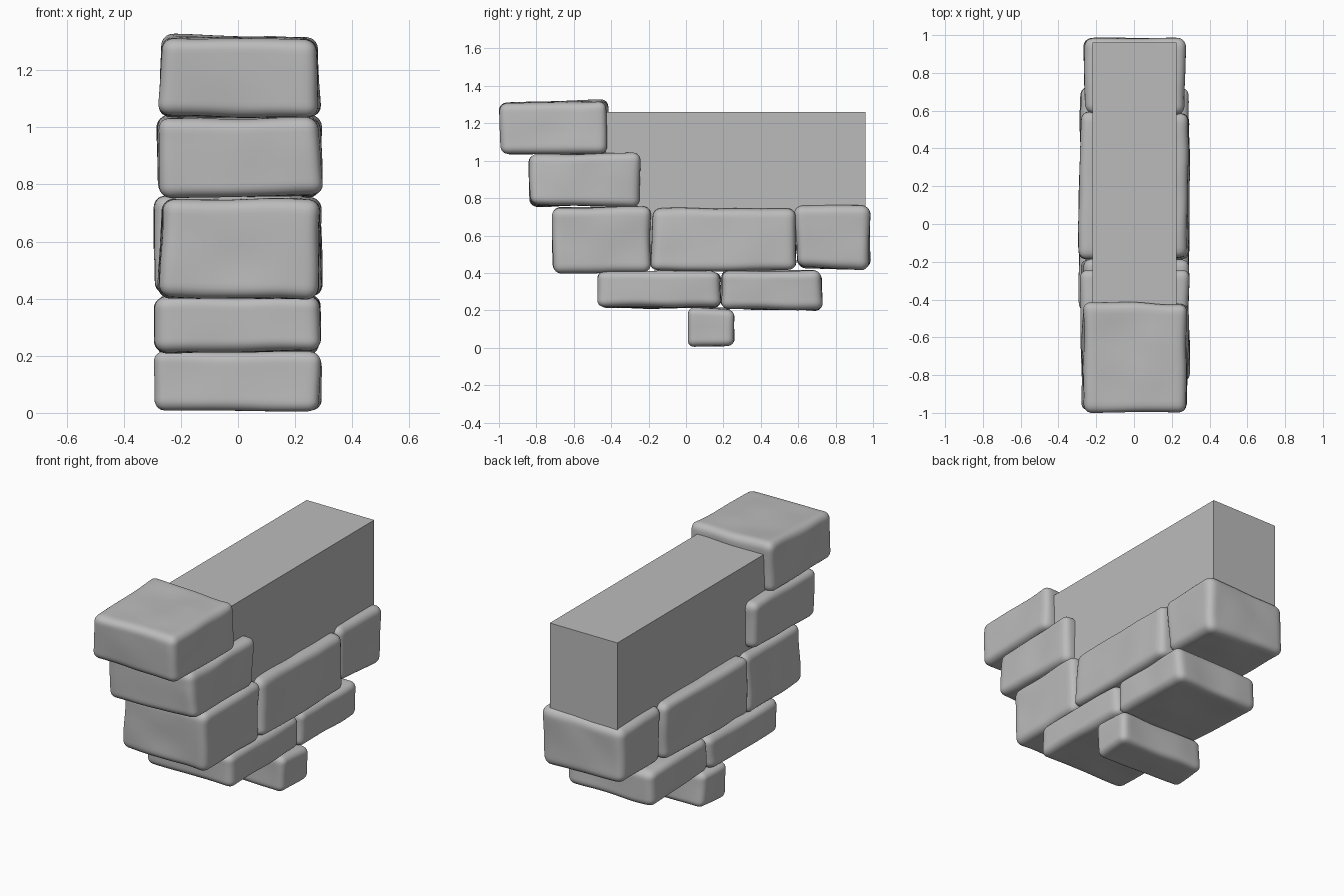
import bpy
import bmesh
import math
import random
from mathutils import Vector, noise

default = bpy.data.objects.get("Cube")
if default:
    bpy.data.objects.remove(default, do_unlink=True)


def make_material(name, colour):
    mat = bpy.data.materials.new(name)
    mat.use_nodes = True
    mat.diffuse_color = colour
    mat.node_tree.nodes["Principled BSDF"].inputs["Base Color"].default_value = colour
    return mat


grey = make_material("stone grey", (0.5, 0.5, 0.5, 1))


def add_object(name, bm):
    mesh = bpy.data.meshes.new(name)
    bm.to_mesh(mesh)
    bm.free()
    mesh.materials.append(grey)
    obj = bpy.data.objects.new(name, mesh)
    bpy.context.collection.objects.link(obj)
    return obj


def box_mesh(x, y, z):
    """Box spanning the given (low, high) ranges."""
    bm = bmesh.new()
    bmesh.ops.create_cube(bm, size=1)
    for v in bm.verts:
        v.co = [lo + (c + 0.5) * (hi - lo) for c, (lo, hi) in zip(v.co, (x, y, z))]
    return bm


def stone(name, x, y, z, seed, radius=0.045):
    """Hewn block: rounded edges, slightly skewed corners, gently uneven faces."""
    rng = random.Random(seed)
    bm = box_mesh(x, y, z)
    low = Vector((x[0], y[0], z[0]))
    high = Vector((x[1], y[1], z[1]))
    centre, half = (low + high) / 2, (high - low) / 2
    bmesh.ops.subdivide_edges(bm, edges=bm.edges[:], cuts=23, use_grid_fill=True)
    inner = half - Vector((radius,) * 3)
    skew = [rng.uniform(0.0, 0.022) for _ in range(24)]
    for v in bm.verts:
        # Crowd the grid toward the edges, then round them
        u = [(v.co[i] - centre[i]) / half[i] for i in range(3)]
        p = Vector([math.sin(u[i] * math.pi / 2) * half[i] for i in range(3)])
        core = Vector([max(-inner[i], min(inner[i], p[i])) for i in range(3)])
        p = core + (p - core).normalized() * radius
        # Pull each corner inward by its own amount
        s = [0.5 + 0.5 * p[i] / half[i] for i in range(3)]
        for corner in range(8):
            bits = [(corner >> i) & 1 for i in range(3)]
            weight = math.prod(s[i] if bits[i] else 1 - s[i] for i in range(3))
            for i in range(3):
                p[i] += weight * skew[corner * 3 + i] * (-1 if bits[i] else 1)
        offset = Vector((seed * 7.3, 0, 0))
        p += noise.noise_vector((p + offset) * 5) * 0.008
        v.co = centre + p
    for f in bm.faces:
        f.smooth = True
    return add_object(name, bm)


# Plain wall block held by the masonry
add_object("wall_core", box_mesh((-0.22, 0.225), (-0.43, 0.96), (0.55, 1.26)))

# Front column, from the top
stone("cap_stone", (-0.285, 0.29), (-1.0, -0.405), (1.025, 1.325), 1)
stone("upper_front_stone", (-0.295, 0.3), (-0.855, -0.235), (0.75, 1.045), 2)

# Wide course
stone("wide_front_stone", (-0.28, 0.29), (-0.725, -0.17), (0.395, 0.765), 3)
stone("wide_middle_stone", (-0.3, 0.3), (-0.19, 0.6), (0.405, 0.765), 4)
stone("wide_back_stone", (-0.27, 0.28), (0.58, 1.0), (0.41, 0.765), 5, 0.05)

# Lower course and foot
stone("lower_front_stone", (-0.305, 0.3), (-0.475, 0.195), (0.2, 0.42), 6)
stone("lower_back_stone", (-0.29, 0.29), (0.175, 0.735), (0.2, 0.425), 7)
stone("foot_stone", (-0.3, 0.3), (0.005, 0.265), (0.0, 0.22), 8, 0.04)
